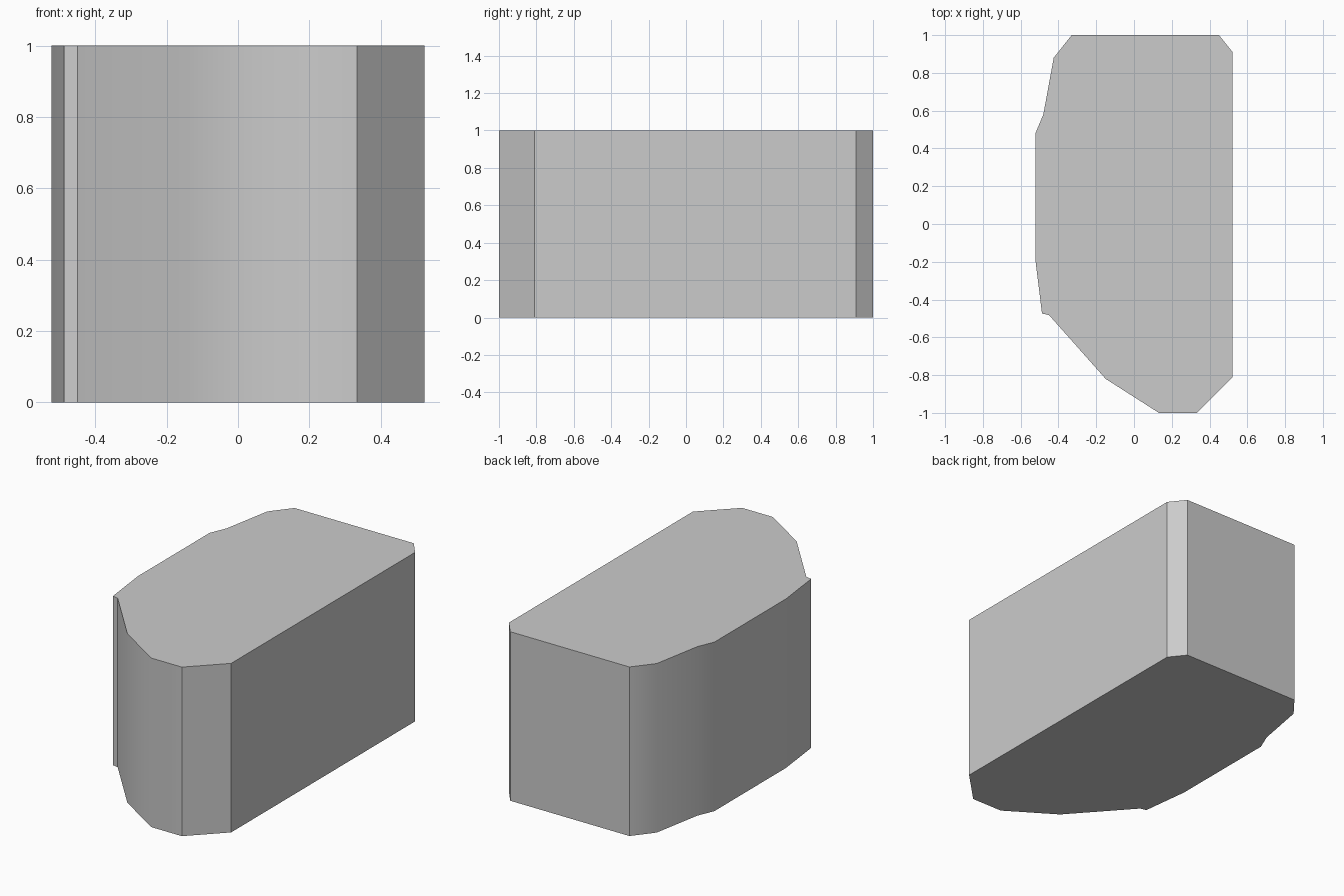
import bpy
import bmesh
import math

cube = bpy.data.objects.get("Cube")
if cube:
    bpy.data.objects.remove(cube, do_unlink=True)

# Plain grey material
grey = bpy.data.materials.new("light_grey")
grey.use_nodes = True
colour = (0.6, 0.6, 0.6, 1)
grey.diffuse_color = colour
grey.node_tree.nodes["Principled BSDF"].inputs["Base Color"].default_value = colour

# Outline of the block seen from above, counter-clockwise from the back edge
HEIGHT = 1.0
outline = [
    (0.45, 1.0), (-0.33, 1.0), (-0.425, 0.88), (-0.48, 0.58),
    (-0.522, 0.48), (-0.522, 0.15), (-0.522, -0.19), (-0.487, -0.474),
    (-0.45, -0.482), (-0.15, -0.82), (0.132, -1.0), (0.333, -1.0),
    (0.522, -0.81), (0.522, 0.91),
]

# Extrude the outline upwards into a solid
bm = bmesh.new()
base = bm.faces.new([bm.verts.new((x, y, 0)) for x, y in outline])
extruded = bmesh.ops.extrude_face_region(bm, geom=[base], use_keep_orig=True)
top_verts = [g for g in extruded["geom"] if isinstance(g, bmesh.types.BMVert)]
bmesh.ops.translate(bm, verts=top_verts, vec=(0, 0, HEIGHT))
bmesh.ops.recalc_face_normals(bm, faces=bm.faces)
mesh = bpy.data.meshes.new("faceted_block")
bm.to_mesh(mesh)
bm.free()
mesh.materials.append(grey)

block = bpy.data.objects.new("faceted_block", mesh)
bpy.context.collection.objects.link(block)

# Smooth the shallow corners, keep the chamfers and rims crisp
bpy.ops.object.select_all(action="DESELECT")
block.select_set(True)
bpy.context.view_layer.objects.active = block
bpy.ops.object.shade_smooth_by_angle(angle=math.radians(34))
